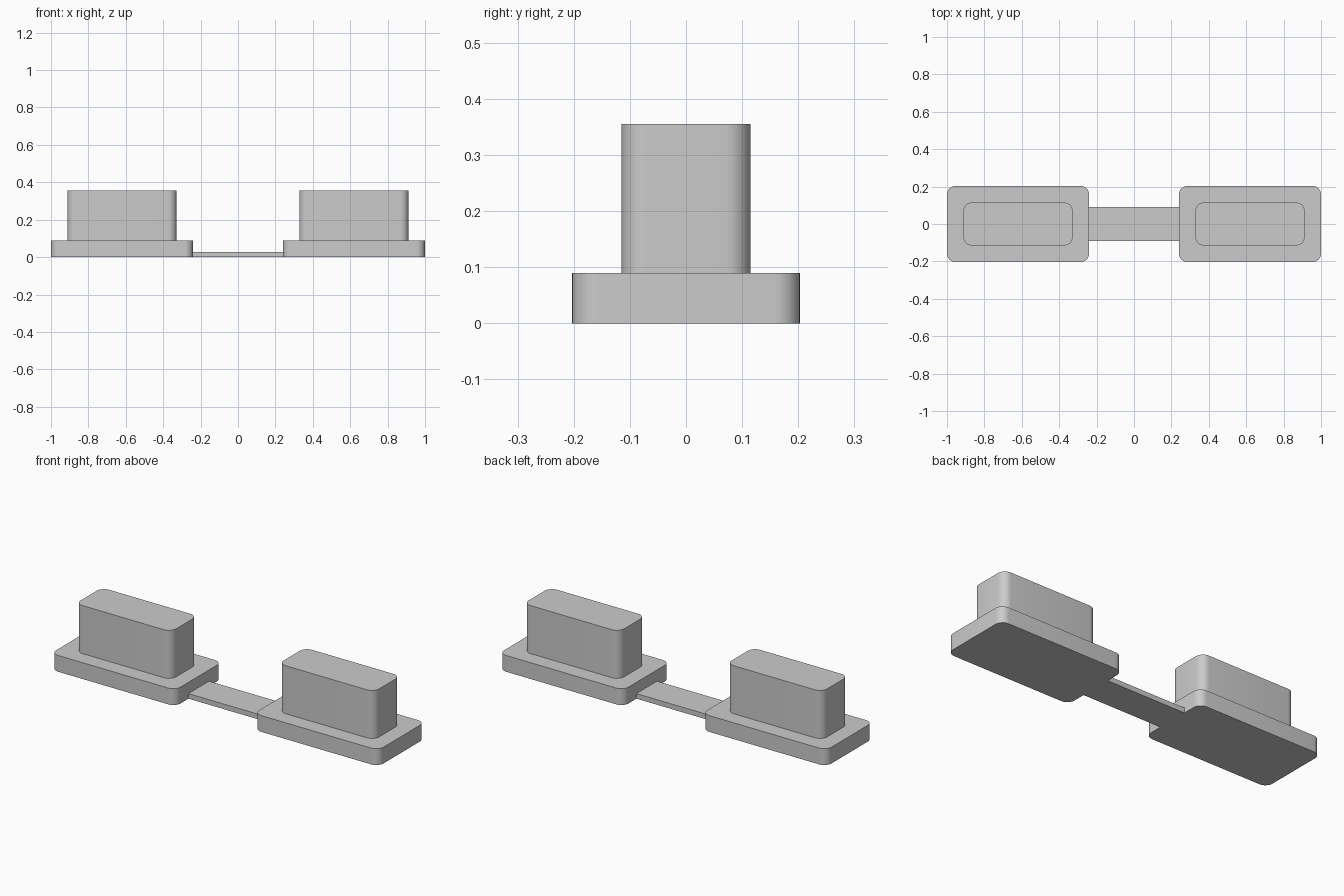
import bpy, bmesh
from math import cos, sin, pi

cube = bpy.data.objects.get("Cube")
if cube:
    bpy.data.objects.remove(cube, do_unlink=True)

grey = bpy.data.materials.new("plain grey")
grey.use_nodes = True
GREY = (0.6, 0.6, 0.6, 1)
grey.diffuse_color = GREY
grey.node_tree.nodes["Principled BSDF"].inputs["Base Color"].default_value = GREY

CENTRE_X = 0.62
SEGMENTS = 8


def rounded_outline(half_x, half_y, radius):
    """Counter-clockwise rounded rectangle."""
    points = []
    for corner, (sx, sy) in enumerate([(1, 1), (-1, 1), (-1, -1), (1, -1)]):
        for i in range(SEGMENTS + 1):
            a = (corner + i / SEGMENTS) * pi / 2
            points.append((sx * (half_x - radius) + radius * cos(a),
                           sy * (half_y - radius) + radius * sin(a)))
    return points


def loft(name, levels, x=0):
    """Join a stack of (outline, height) levels into a closed solid."""
    bm = bmesh.new()
    rings = [[bm.verts.new((px, py, z)) for px, py in outline]
             for outline, z in levels]
    bm.faces.new(rings[0][::-1])
    bm.faces.new(rings[-1])
    n = len(rings[0])
    for low, high in zip(rings, rings[1:]):
        for i in range(n):
            j = (i + 1) % n
            bm.faces.new((low[i], low[j], high[j], high[i]))
    mesh = bpy.data.meshes.new(name)
    bm.to_mesh(mesh)
    bm.free()
    mesh.materials.append(grey)
    obj = bpy.data.objects.new(name, mesh)
    obj.location.x = x
    bpy.context.collection.objects.link(obj)
    bpy.ops.object.select_all(action="DESELECT")
    obj.select_set(True)
    bpy.context.view_layer.objects.active = obj
    bpy.ops.object.shade_smooth_by_angle(angle=pi / 6)
    return obj


# Flanged plugs: wide base stepping in to a tall block
flange = rounded_outline(0.38, 0.203, 0.045)
block = rounded_outline(0.292, 0.115, 0.045)
for side, sign in (("left", 1), ("right", -1)):
    loft(side + "_plug",
         [(flange, 0), (flange, 0.09), (block, 0.09), (block, 0.355)],
         sign * CENTRE_X)

# Thin strap joining the two bases
strap = [(0.24, 0.09), (-0.24, 0.09), (-0.24, -0.09), (0.24, -0.09)]
loft("connecting_strap", [(strap, 0), (strap, 0.028)])
